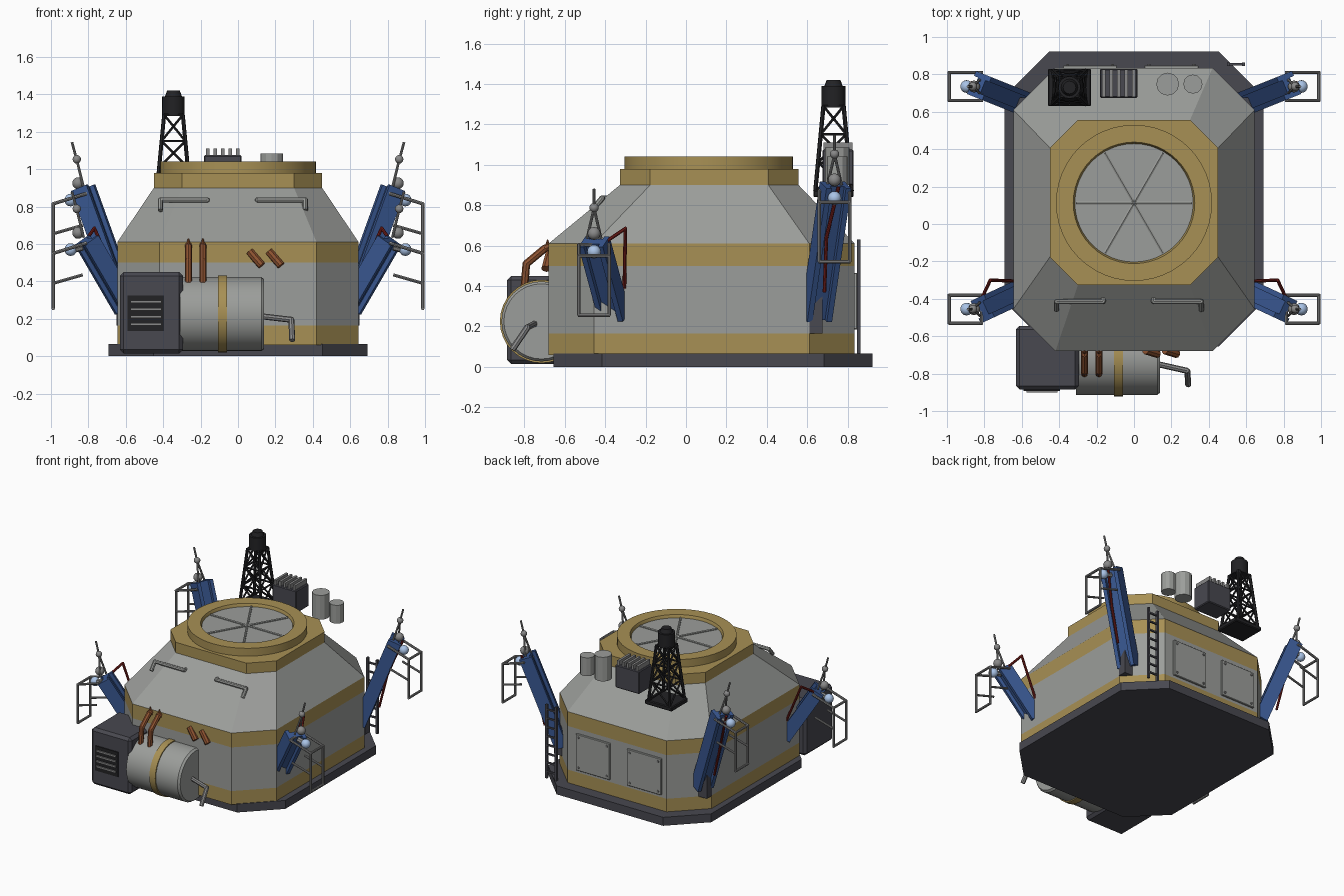
import bpy, bmesh, math
from mathutils import Vector, Matrix

if "Cube" in bpy.data.objects:
    bpy.data.objects.remove(bpy.data.objects["Cube"])


def mat(name, r, g, b):
    m = bpy.data.materials.new(name)
    m.diffuse_color = (r, g, b, 1)
    m.use_nodes = True
    m.node_tree.nodes["Principled BSDF"].inputs["Base Color"].default_value = m.diffuse_color
    return m


GRAY = mat("hull gray", .33, .34, .325)
GOLD = mat("ochre yellow", .39, .28, .09)
DARK = mat("charcoal", .065, .065, .08)
BLACK = mat("black", .016, .016, .018)
BLUE = mat("blue", .04, .095, .28)
RED = mat("red", .2, .015, .012)
COPPER = mat("copper", .27, .085, .03)
STEEL = mat("rail steel", .25, .25, .25)
LENS = mat("lens blue", .4, .55, .8)


def finish(name, bm, *mats, smooth=False):
    me = bpy.data.meshes.new(name)
    bmesh.ops.recalc_face_normals(bm, faces=bm.faces)
    bm.to_mesh(me)
    bm.free()
    for m in mats:
        me.materials.append(m)
    if smooth:
        me.polygons.foreach_set("use_smooth", [True] * len(me.polygons))
        me.set_sharp_from_angle(angle=math.radians(35))
    ob = bpy.data.objects.new(name, me)
    bpy.context.collection.objects.link(ob)
    return ob


def box(name, lo, hi, m, bevel=0):
    lo, hi = Vector(lo), Vector(hi)
    bm = bmesh.new()
    bmesh.ops.create_cube(bm, size=1, matrix=Matrix.Translation((lo + hi) / 2)
                          @ Matrix.Diagonal((*(hi - lo), 1)))
    if bevel:
        bmesh.ops.bevel(bm, geom=bm.edges[:], offset=bevel, segments=1, affect='EDGES')
    return finish(name, bm, m)


def rod(name, a, b, r, m, n=8, r2=None, smooth=True):
    a, b = Vector(a), Vector(b)
    d = b - a
    mx = Matrix.Translation((a + b) / 2) @ d.to_track_quat('Z', 'Y').to_matrix().to_4x4()
    bm = bmesh.new()
    bmesh.ops.create_cone(bm, cap_ends=True, segments=n, radius1=r,
                          radius2=r if r2 is None else r2, depth=d.length, matrix=mx)
    return finish(name, bm, m, smooth=smooth)


def pipe(name, pts, r, m):
    for a, b in zip(pts, pts[1:]):
        rod(name, a, b, r, m)
    for p in pts[1:-1]:
        ball(name + "_elbow", p, r, m, 8)


def ball(name, p, r, m, n=14):
    bm = bmesh.new()
    bmesh.ops.create_uvsphere(bm, u_segments=n, v_segments=n // 2 + 1, radius=r,
                              matrix=Matrix.Translation(p))
    return finish(name, bm, m, smooth=True)


def beam(name, a, b, offset, width, depth, m):
    # slanted plate; offset and width run sideways, depth runs along the third axis
    a, b = Vector(a), Vector(b)
    d = (b - a).normalized()
    s = d.cross(Vector((0, 0, 1))).normalized()
    mx = Matrix((s, s.cross(d), d)).transposed().to_4x4()
    mx.translation = (a + b) / 2 + s * offset
    bm = bmesh.new()
    bmesh.ops.create_cube(bm, size=1, matrix=mx @ Matrix.Diagonal((width, depth, (b - a).length, 1)))
    finish(name, bm, m)


def octagon(x, y0, y1, c):
    h = [(x - c, y0), (x, y0 + c), (x, y1 - c), (x - c, y1)]
    return h + [(-px, py) for px, py in reversed(h)]


def stack(name, levels, mats):
    # octagon sections: (z, outline, material of the band above)
    bm = bmesh.new()
    rings = [[bm.verts.new((x, y, z)) for x, y in o] for z, o, _ in levels]
    for lo, hi, lev in zip(rings, rings[1:], levels):
        for i in range(8):
            j = (i + 1) % 8
            bm.faces.new((lo[i], lo[j], hi[j], hi[i])).material_index = lev[2]
    bm.faces.new(rings[0])
    bm.faces.new(rings[-1]).material_index = levels[-1][2]
    finish(name, bm, *mats)


# Hull
wall = octagon(.645, -.68, .835, .225)
collar = octagon(.45, -.327, .557, .15)
plinth = octagon(.692, -.655, .923, .24)
stack("base_plate", [(0, plinth, 0), (.065, plinth, 0)], [DARK])
stack("hull", [(.06, wall, 1), (.165, wall, 0), (.5, wall, 1), (.61, wall, 0),
               (.9, collar, 1), (.98, collar, 1)], [GRAY, GOLD])

# Roof ring with recessed spoked hatch
bm = bmesh.new()
N = 48
prof = [(.417, .975), (.417, 1.04), (.325, 1.04), (.315, 1.015), (.315, .975)]
loops = [[bm.verts.new((r * math.cos(i * math.tau / N), .113 + r * math.sin(i * math.tau / N), z))
          for i in range(N)] for r, z in prof]
for k in range(5):
    for i in range(N):
        j = (i + 1) % N
        u, v = loops[k], loops[(k + 1) % 5]
        bm.faces.new((u[i], u[j], v[j], v[i]))
finish("roof_ring", bm, GOLD, smooth=True)
rod("roof_hatch", (0, .113, .97), (0, .113, 1.018), .317, GRAY, N)
for i in range(3):
    v = Vector((math.cos(i * math.pi / 3), math.sin(i * math.pi / 3), 0)) * .31
    c = Vector((0, .113, 1.02))
    rod("hatch_spoke", c - v, c + v, .009, GRAY, 6)

# Handles on the front slope
for s in (-1, 1):
    xs = (-.415, -.165) if s < 0 else (.105, .36)
    out, inn = (xs[0], xs[1]) if s < 0 else (xs[1], xs[0])
    pipe("slope_handle", [(inn, -.36, .83), (inn, -.415, .835), (out, -.415, .835),
                          (out, -.46, .78)], .014, GRAY)

# Back access panels with bolts
for cx in (-.235, .2):
    box("access_panel", (cx - .145, .83, .185), (cx + .145, .848, .465), GRAY, .004)
    for dx in (-.12, .12):
        for z in (.21, .44):
            rod("panel_bolt", (cx + dx, .845, z), (cx + dx, .855, z), .009, STEEL, 6)

# Ladder
for x in (.505, .585):
    box("ladder_rail", (x - .008, .845, .065), (x + .008, .863, .63), DARK)
for i in range(8):
    z = .11 + i * .068
    box("ladder_rung", (.505, .848, z), (.585, .86, z + .012), DARK)

# Outrigger legs, rails and sensors on four corners
LEGS = [("front", (.595, -.355, .25), (.81, -.455, .62), -.455, -.265),
        ("back", (.59, .645, .24), (.828, .74, .9), .735, 0)]
for s in (-1, 1):
    for tag, a, b, yc, dz in LEGS:
        def P(x, y, z):
            return Vector((s * x, y, z))
        A, B = P(*a), P(*b)
        for o in (-.052, .052):
            beam(tag + "_leg_flange", A, B, o, .028, .095, BLUE)
        beam(tag + "_leg_web", A, B, 0, .1, .045, BLUE)
        for y in (yc - .075, yc + .075):
            pipe(tag + "_rail", [P(.81, y, .87 + dz), P(.988, y, .815 + dz),
                                 P(.988, y, .52 + dz)], .009, STEEL)
            rod(tag + "_rail_brace", P(.83, y, .70 + dz), P(.988, y, .655 + dz), .008, STEEL)
        for z in (.52, .815):
            rod(tag + "_rail_crossbar", P(.988, yc - .08, z + dz), P(.988, yc + .08, z + dz), .009, STEEL)
        rod(tag + "_rail_mount", P(.815, yc - .08, .87 + dz), P(.815, yc + .08, .87 + dz), .009, STEEL)
        # sensor mast
        ball(tag + "_lower_ball", P(.855, yc, .925 + dz), .032, STEEL)
        ball(tag + "_upper_ball", P(.862, yc, 1.053 + dz), .023, STEEL)
        ball(tag + "_lamp", P(.895, yc, .835 + dz), .034, LENS)
        rod(tag + "_lamp_mount", P(.83, yc, .85 + dz), P(.89, yc, .835 + dz), .02, STEEL)
        rod(tag + "_antenna", P(.862, yc, 1.05 + dz), P(.888, yc, 1.145 + dz), .007, STEEL)
        for dy in (-.035, .035):
            rod(tag + "_mast_strut", P(.825, yc + dy, .9 + dz), P(.862, yc, 1.05 + dz), .007, STEEL)
    # red hydraulic lines
    pipe("front_red_line", [P(.64, -.305, .39), P(.768, -.3, .685), P(.82, -.41, .61)], .009, RED)
    pipe("back_red_line", [P(.72, .685, .37), P(.785, .695, .64), P(.87, .755, .89)], .009, RED)
    # wall brackets under the back legs
    x0, x1 = sorted((s * .58, s * .65))
    box("leg_bracket", (x0, .61, .165), (x1, .675, .38), DARK)

# Lattice tower
cx, cy = -.345, .73
box("tower_base", (cx - .115, cy - .1, .84), (cx + .115, cy + .1, .875), BLACK, .006)


def corner(i, t):
    sx, sy = ((-1, -1), (1, -1), (1, 1), (-1, 1))[i % 4]
    w = .09 - .04 * t
    return Vector((cx + sx * w, cy + sy * w, .87 + .42 * t))


for i in range(4):
    rod("tower_leg", corner(i, 0), corner(i, 1), .011, BLACK, 6)
    for k in range(3):
        t, u = k / 3, (k + 1) / 3
        rod("tower_brace", corner(i, t), corner(i + 1, u), .007, BLACK, 5)
        rod("tower_brace", corner(i + 1, t), corner(i, u), .007, BLACK, 5)
        rod("tower_tie", corner(i, u), corner(i + 1, u), .007, BLACK, 5)
rod("tower_head", (cx, cy, 1.285), (cx, cy, 1.39), .06, BLACK, 16)
rod("tower_cap", (cx, cy, 1.39), (cx, cy, 1.42), .045, BLACK, 16, .034)

# Finned radiator and canisters
box("radiator", (-.183, .675, .9), (.02, .83, 1.075), DARK, .006)
for i in range(5):
    x = -.162 + i * .04
    box("radiator_fin", (x - .009, .68, 1.07), (x + .009, .825, 1.11), STEEL)
rod("large_canister", (.18, .748, .9), (.18, .748, 1.085), .061, GRAY, 12, smooth=False)
rod("small_canister", (.315, .748, .9), (.315, .748, 1.04), .051, GRAY, 12, smooth=False)

# Front generator: box, grille, tank, band
box("generator_box", (-.632, -.885, .015), (-.295, -.545, .45), DARK, .02)
box("grille", (-.59, -.892, .135), (-.395, -.87, .325), BLACK)
for i in range(4):
    z = .165 + i * .04
    box("grille_slat", (-.575, -.902, z), (-.41, -.885, z + .014), STEEL)
AX = (-.715, .225)
rod("tank", (-.31, *AX), (.125, *AX), .198, GRAY, 32)
rod("tank_end", (.125, *AX), (.14, *AX), .198, GRAY, 32, .186)
rod("tank_band", (-.108, *AX), (-.058, *AX), .206, GOLD, 32)
pipe("drain_pipe", [(.13, -.75, .213), (.285, -.785, .195), (.29, -.86, .085)], .016, STEEL)

# Copper pipes
for x in (-.265, -.188):
    pipe("copper_pipe", [(x, -.80, .39), (x, -.79, .51), (x, -.7, .585), (x, -.655, .6)], .019, COPPER)
    rod("copper_tip", (x, -.685, .575), (x, -.685, .63), .019, COPPER, 8, .003)
for x in (.062, .165):
    rod("short_copper_pipe", (x, -.675, .56), (x + .065, -.695, .485), .022, COPPER)
